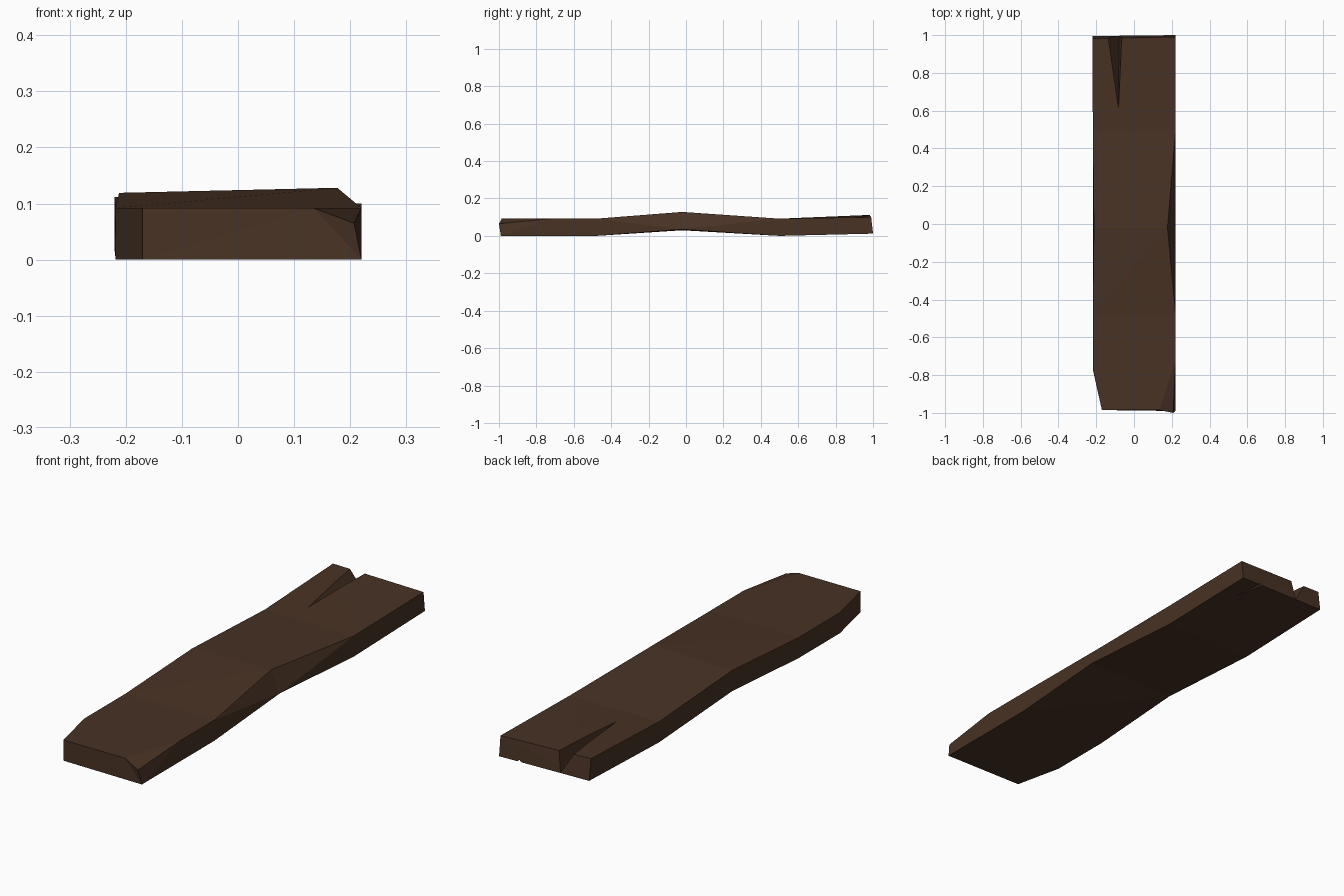
import bpy, bmesh
from mathutils import Vector

if "Cube" in bpy.data.objects:
    bpy.data.objects.remove(bpy.data.objects["Cube"])

mat = bpy.data.materials.new("dark_wood")
mat.diffuse_color = (0.065, 0.032, 0.018, 1)
mat.use_nodes = True
mat.node_tree.nodes["Principled BSDF"].inputs["Base Color"].default_value = mat.diffuse_color


def finish(name, bm):
    bmesh.ops.recalc_face_normals(bm, faces=bm.faces)
    me = bpy.data.meshes.new(name)
    bm.to_mesh(me)
    bm.free()
    ob = bpy.data.objects.new(name, me)
    bpy.context.collection.objects.link(ob)
    return ob


# Warped plank: rings of bottom-left, bottom-right, top-right, top-left
rings = [
    [(-.218, -.77, 0), (.22, -.72, 0), (.22, -.72, .092), (-.218, -.77, .092)],
    [(-.218, -.48, 0), (.22, -.48, 0), (.22, -.48, .092), (-.218, -.48, .092)],
    [(-.216, -.02, .03), (.22, -.02, .035), (.177, -.02, .128), (-.212, -.02, .119)],
    [(-.218, .5, 0), (.22, .5, 0), (.22, .5, .092), (-.218, .5, .092)],
    [(-.22, .995, .018), (.22, 1, .012), (.22, .99, .1), (-.22, .982, .112)],
]
bm = bmesh.new()
vs = [[bm.verts.new(p) for p in r] for r in rings]
for a, b in zip(vs, vs[1:]):
    for i in range(4):
        j = (i + 1) % 4
        bm.faces.new((a[i], a[j], b[j], b[i]))
bm.faces.new(vs[-1])

# Front end with a clipped left side and a chipped right top corner
bl, br, cr, tr, tl = [bm.verts.new(p) for p in (
    (-.17, -.985, 0), (.22, -.99, 0), (.207, -1, .065),
    (.135, -.985, .092), (-.17, -.985, .092))]
BL, BR, TR, TL = vs[0]
for f in ((bl, br, cr, tr, tl), (bl, br, BR, BL), (br, cr, TR, BR),
          (cr, tr, TR), (tr, tl, TL, TR), (tl, bl, BL, TL)):
    bm.faces.new(f)
bmesh.ops.triangulate(bm, faces=bm.faces[:])
plank = finish("plank", bm)
plank.data.materials.append(mat)


def split(name, apex, edge_pts, low, out):
    """Tapering wedge cut that opens toward the back end."""
    apex, out = Vector(apex), Vector(out)
    ends = [apex + (Vector(p) - apex) * 1.15 for p in edge_pts]
    low = apex + (Vector(low) - apex) * 1.15
    bm = bmesh.new()
    for p in [apex, low, *ends, apex + out, *[e + out for e in ends]]:
        bm.verts.new(p)
    bmesh.ops.convex_hull(bm, input=bm.verts[:])
    cutter = finish(name, bm)
    cutter.data.materials.append(mat)
    cutter.hide_render = True
    cutter.hide_set(True)
    mod = plank.modifiers.new(name, 'BOOLEAN')
    mod.operation = 'DIFFERENCE'
    mod.solver = 'EXACT'
    mod.object = cutter


# Long split in the top and a small crack underneath
split("top_split_cutter", (-.082, .61, .096),
      [(-.137, .985, .109), (-.065, .985, .107)], (-.08, .99, .02), (0, 0, .05))
split("bottom_crack_cutter", (.145, .86, .0095),
      [(.11, 1, .014), (.13, 1, .014)], (.12, 1, .021), (0, 0, -.05))
